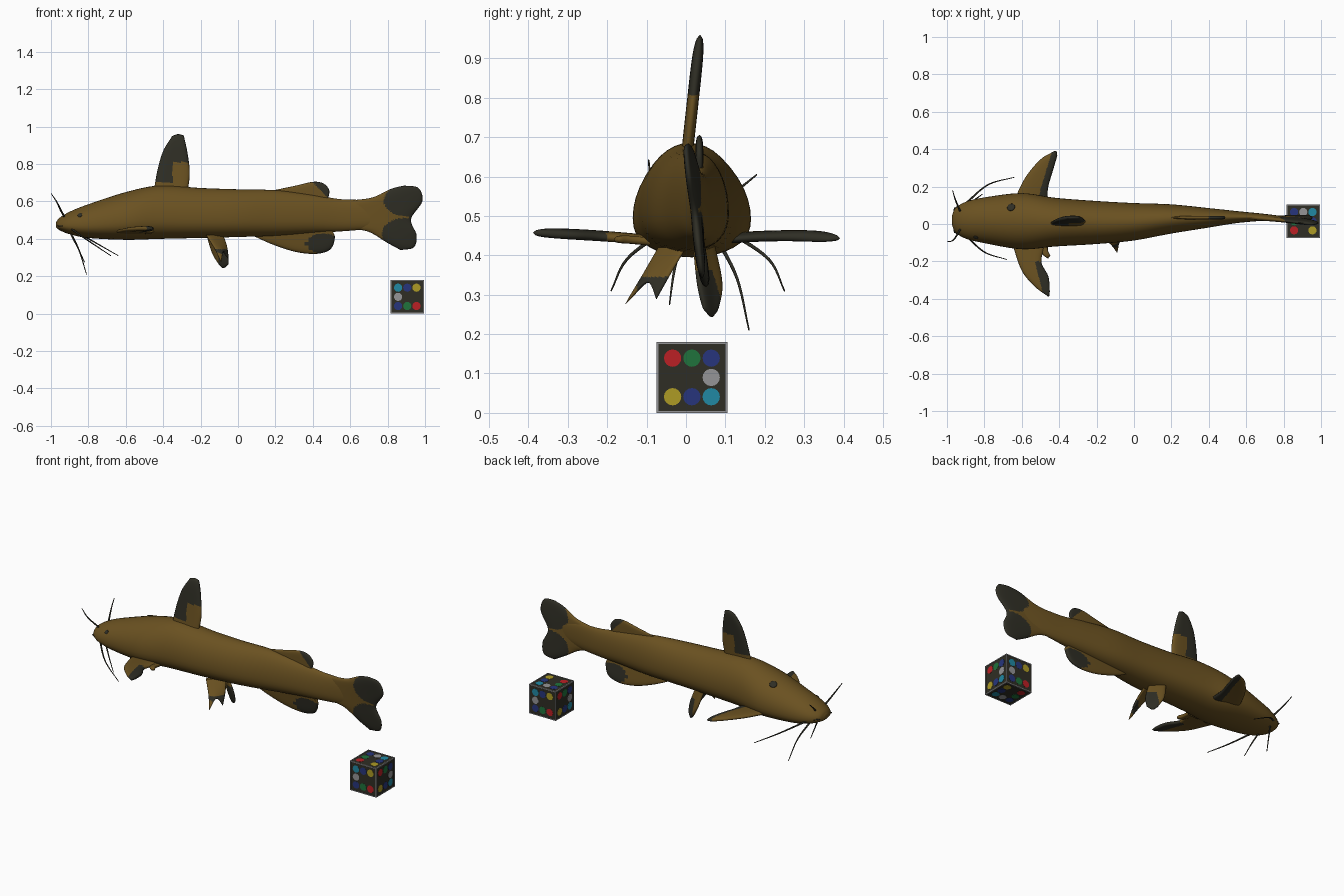
import bpy, bmesh, math
from mathutils import Vector

if "Cube" in bpy.data.objects:
    bpy.data.objects.remove(bpy.data.objects["Cube"])


def material(name, rgb):
    m = bpy.data.materials.new(name)
    m.diffuse_color = (*rgb, 1)
    m.use_nodes = True
    m.node_tree.nodes["Principled BSDF"].inputs["Base Color"].default_value = m.diffuse_color
    return m


BROWN = material("olive brown", (0.145, 0.083, 0.015))
DARK = material("charcoal", (0.028, 0.027, 0.018))
GREY = material("grey", (0.30, 0.30, 0.31))
DOTS = {"R": material("red", (0.50, 0.014, 0.018)), "G": material("green", (0.014, 0.17, 0.045)),
        "B": material("blue", (0.020, 0.036, 0.20)), "C": material("cyan", (0.015, 0.25, 0.37)),
        "Y": material("yellow", (0.42, 0.33, 0.018)), "W": GREY}


def spline(pts, t):
    """Smooth curve through points of any dimension, t from 0 to 1."""
    n = len(pts) - 1
    i = min(int(t * n), n - 1)
    f = t * n - i
    p1, p2 = pts[i], pts[i + 1]
    p0 = pts[i - 1] if i else [2 * a - b for a, b in zip(p1, p2)]
    p3 = pts[i + 2] if i + 2 <= n else [2 * b - a for a, b in zip(p1, p2)]
    return [0.5 * (2 * b + (c - a) * f + (2 * a - 5 * b + 4 * c - d) * f * f
                   + (3 * b - a - 3 * c + d) * f ** 3) for a, b, c, d in zip(p0, p1, p2, p3)]


def finish(bm, name, mats, smooth=True):
    bmesh.ops.remove_doubles(bm, verts=bm.verts, dist=1e-5)
    bmesh.ops.recalc_face_normals(bm, faces=bm.faces)
    me = bpy.data.meshes.new(name)
    for f in bm.faces:
        f.smooth = smooth
    bm.to_mesh(me)
    bm.free()
    for m in mats:
        me.materials.append(m)
    ob = bpy.data.objects.new(name, me)
    bpy.context.collection.objects.link(ob)
    return ob


# Body: rows of x, top, bottom, centre y, half width
BODY = [(-.974, .487, .463, .02, .022), (-.955, .512, .447, .02, .064), (-.9, .545, .425, .02, .098),
        (-.8, .585, .405, .02, .122), (-.6, .65, .395, .015, .150), (-.42, .685, .40, .01, .130),
        (-.2, .672, .405, .008, .115), (0, .665, .41, .012, .1), (.2, .66, .417, .027, .078),
        (.4, .635, .432, .033, .052), (.55, .612, .44, .037, .032), (.7, .605, .455, .036, .018),
        (.85, .57, .49, .03, .005)]


def body_point(t, a):
    x, top, bot, yc, hw = spline(BODY, t)
    mid = bot + 0.38 * (top - bot)
    s = math.sin(a)
    z = mid + (top - mid) * s if s > 0 else mid - (mid - bot) * abs(s) ** 0.85
    return Vector((x, yc + hw * math.cos(a), z))


bm = bmesh.new()
N, K = 72, 40
rings = [[bm.verts.new(body_point(i / N, 2 * math.pi * k / K)) for k in range(K)] for i in range(N + 1)]
for r, s in zip(rings, rings[1:]):
    for k in range(K):
        bm.faces.new((r[k], r[(k + 1) % K], s[(k + 1) % K], s[k]))
bm.faces.new(rings[0])
bm.faces.new(rings[-1])
finish(bm, "body", [BROWN])


def fin(name, ribs, half, normal, dark, n=30):
    """Lens-shaped fin lofted through ribs (each base to tip)."""
    bm = bmesh.new()
    nrm = Vector(normal).normalized()
    for sign in (1, -1):
        grid = []
        for j in range(n + 1):
            v, row = j / n, []
            for i in range(n + 1):
                u = i / n
                p = Vector(spline([spline(r, u) for r in ribs], v))
                w = half * max(0, 1 - (2 * v - 1) ** 4) ** .5 * max(0, 1 - u ** 8) ** .5
                row.append(bm.verts.new(p + nrm * w * sign))
            grid.append(row)
        for j in range(n):
            for i in range(n):
                f = bm.faces.new((grid[j][i], grid[j + 1][i], grid[j + 1][i + 1], grid[j][i + 1]))
                f.material_index = int(dark(f.calc_center_median()))
    return finish(bm, name, [BROWN, DARK])


def upright(rib, y):
    return [(x, y(x, z), z) for x, z in rib]


def oval(p, x, z, rx, rz):
    return ((p.x - x) / rx) ** 2 + ((p.z - z) / rz) ** 2 < 1


# Fins along the midline
dorsal = [[(-.45, .66), (-.43, .77), (-.40, .87), (-.352, .95)],
          [(-.35, .65), (-.345, .77), (-.335, .87), (-.32, .96)],
          [(-.27, .65), (-.258, .75), (-.27, .86), (-.29, .953)]]
fin("dorsal_fin", [upright(r, lambda x, z: .005 + (z - .68) * .11) for r in dorsal], .015, (0, 1, 0),
    lambda p: p.z > .70 and not (p.x > -.35 and p.z < .81))

adipose = [[(.18, .63), (.2, .662)], [(.28, .61), (.31, .685)], [(.36, .6), (.40, .705)],
           [(.42, .59), (.455, .697)], [(.45, .59), (.487, .662)], [(.46, .58), (.483, .615)]]
fin("adipose_fin", [upright(r, lambda x, z: .034) for r in adipose], .010, (0, 1, 0),
    lambda p: p.x + p.z > 1.1)

anal = [[(.06, .43), (.09, .412)], [(.18, .45), (.19, .368)], [(.31, .46), (.31, .33)],
        [(.41, .47), (.42, .320)], [(.47, .47), (.495, .345)], [(.49, .47), (.518, .41)],
        [(.49, .47), (.50, .445)]]
fin("anal_fin", [upright(r, lambda x, z: .034 + (.43 - z) * .15) for r in anal], .014, (0, 1, 0),
    lambda p: oval(p, .455, .375, .09, .055))

tail = [[(.6, .605), (.72, .622), (.82, .668), (.89, .685)], [(.6, .58), (.75, .605), (.88, .64), (.965, .672)],
        [(.6, .55), (.75, .555), (.88, .57), (.985, .60)], [(.6, .53), (.75, .53), (.85, .52), (.925, .505)],
        [(.6, .51), (.75, .49), (.86, .46), (.955, .42)], [(.6, .48), (.75, .45), (.84, .40), (.94, .355)],
        [(.6, .455), (.7, .437), (.8, .378), (.87, .34)]]
fin("tail_fin", [upright(r, lambda x, z: .037 - (x - .6) * .045 - (z - .51) * (x - .6) * .35) for r in tail],
    .014, (0, 1, 0),
    lambda p: p.x > .915 or oval(p, .91, .605, .13, .088) or oval(p, .88, .425, .11, .085), 48)

# Paired fins, each side posed a little differently
left_pectoral = [[(-.645, .12, .445), (-.58, .25, .45), (-.50, .345, .45), (-.43, .388, .443)],
                 [(-.56, .11, .445), (-.51, .22, .45), (-.46, .31, .45), (-.415, .390, .443)],
                 [(-.46, .11, .44), (-.46, .19, .445), (-.435, .28, .445), (-.41, .365, .440)]]
fin("left_pectoral_fin", left_pectoral, .013, (0, 0, 1), lambda p: p.x > -.51 + (p.y - .15) * .3)
right_pectoral = [[(-.65, -.11, .44), (-.60, -.25, .45), (-.53, -.335, .455), (-.47, -.38, .457)],
                  [(-.56, -.1, .44), (-.54, -.22, .45), (-.495, -.31, .455), (-.455, -.388, .457)],
                  [(-.47, -.1, .44), (-.495, -.20, .445), (-.458, -.28, .45), (-.45, -.36, .455)]]
fin("right_pectoral_fin", right_pectoral, .013, (0, 0, 1),
    lambda p: p.y < -.2 and p.x > -.53 - (p.y + .2) * .25)
lobe = [[(-.5, -.1, .435), (-.49, -.16, .44), (-.46, -.185, .44)],
        [(-.46, -.09, .435), (-.46, -.14, .44), (-.447, -.17, .44)]]
fin("right_pectoral_lobe", lobe, .01, (0, 0, 1), lambda p: False, 10)

left_pelvic = [[(-.17, .07, .43), (-.14, .09, .33), (-.10, .08, .26)],
               [(-.13, .045, .43), (-.10, .058, .33), (-.078, .065, .243)],
               [(-.09, .02, .43), (-.055, .03, .33), (-.052, .045, .262)]]
fin("left_pelvic_fin", left_pelvic, .012, (.6, .7, 0), lambda p: p.z < .36 and p.x > -.105)
right_pelvic = [[(-.17, -.07, .42), (-.12, -.115, .34), (-.09, -.155, .275)],
                [(-.12, -.03, .42), (-.10, -.08, .36), (-.08, -.098, .33)],
                [(-.08, 0, .42), (-.06, -.035, .36), (-.05, -.075, .288)]]
fin("right_pelvic_fin", right_pelvic, .011, (-.7, .6, 0), lambda p: p.z < .345 and p.y > -.125)


# Barbels and mouth: thin tapered tubes
def tube(name, pts, radius, taper=.35):
    cu = bpy.data.curves.new(name, "CURVE")
    cu.dimensions = "3D"
    cu.bevel_depth = radius
    cu.bevel_resolution = 1
    cu.use_fill_caps = True
    sp = cu.splines.new("POLY")
    sp.points.add(12)
    for i, p in enumerate(sp.points):
        p.co = (*spline(pts, i / 12), 1)
        p.radius = 1 - (1 - taper) * i / 12
    cu.materials.append(DARK)
    ob = bpy.data.objects.new(name, cu)
    bpy.context.collection.objects.link(ob)
    bpy.ops.object.select_all(action="DESELECT")
    ob.select_set(True)
    bpy.context.view_layer.objects.active = ob
    bpy.ops.object.convert(target="MESH")


BARBELS = {"left_long": [(-.9, .11, .46), (-.78, .21, .39), (-.64, .25, .31)],
           "right_long": [(-.9, -.06, .46), (-.8, -.15, .39), (-.68, -.19, .31)],
           "left_chin": [(-.9, .08, .44), (-.85, .13, .34), (-.81, .16, .21)],
           "right_chin": [(-.9, -.01, .44), (-.86, -.03, .36), (-.82, -.042, .275)],
           "left_nasal": [(-.93, .07, .52), (-.955, .13, .565), (-.97, .18, .605)],
           "right_nasal": [(-.93, -.03, .52), (-.965, -.085, .59), (-.998, -.095, .642)]}
for key, pts in BARBELS.items():
    tube(key + "_barbel", pts, .0055)
tube("mouth", [body_point(.035 + .08 * abs(k) / 6, math.pi * (.5 + .5 * (1 if k > 0 else -1)) + .05)
               for k in (-6, -4, -2, 2, 4, 6)], .003, 1)


# Eye and head spot: flat beads on the skin
def bead(name, t, a, r):
    p = body_point(t, a)
    n = (body_point(t + .01, a) - p).cross(body_point(t, a + .05) - p).normalized()
    bm = bmesh.new()
    bmesh.ops.create_uvsphere(bm, u_segments=16, v_segments=8, radius=r)
    bmesh.ops.scale(bm, vec=(1, 1, .3), verts=bm.verts)
    bm.transform(n.to_track_quat("Z", "Y").to_matrix().to_4x4())
    bmesh.ops.translate(bm, vec=p, verts=bm.verts)
    finish(bm, name, [DARK])


bead("right_eye", .22, math.radians(145), .013)
bead("head_spot", .31, math.radians(60), .022)

# Colour cube: dark block, grey edge bars, coloured discs
C, H = Vector((.905, .015, .09)), .09


def box(name, centre, size, mat):
    bm = bmesh.new()
    bmesh.ops.create_cube(bm, size=1)
    bmesh.ops.scale(bm, vec=size, verts=bm.verts)
    bmesh.ops.translate(bm, vec=centre, verts=bm.verts)
    finish(bm, name, [mat], False)


box("cube_block", C, (.177, .177, .177), DARK)
for axis in range(3):
    for a in (-1, 1):
        for b in (-1, 1):
            off, size = [a * (H - .0025)] * 3, [.005] * 3
            off[axis], size[axis] = 0, 2 * H
            off[(axis + 1) % 3] = b * (H - .0025)
            box("cube_edge", C + Vector(off), size, GREY)

# Every face has the same dots, turned: normal, right, up, rows from the top
X, Y, Z = Vector((1, 0, 0)), Vector((0, 1, 0)), Vector((0, 0, 1))
FACES = [(-Y, X, Z, "CBYW--BGR"), (X, Y, Z, "RGB--WYBC"), (Z, X, Y, "BWCG-BR-Y"),
         (Y, -X, Z, "CBYW--BGR"), (-X, -Y, Z, "RGB--WYBC"), (-Z, X, -Y, "BWCG-BR-Y")]
for n, r, u, dots in FACES:
    for i, d in enumerate(dots):
        if d in DOTS:
            c = C + n * (H - .0004) + r * (i % 3 - 1) * .049 + u * (1 - i // 3) * .049
            bm = bmesh.new()
            ring = [bm.verts.new(c + .022 * (r * math.cos(k * math.pi / 8) + u * math.sin(k * math.pi / 8)))
                    for k in range(16)]
            ext = bmesh.ops.extrude_face_region(bm, geom=[bm.faces.new(ring)])["geom"]
            bmesh.ops.translate(bm, vec=-n * .003, verts=[v for v in ext if isinstance(v, bmesh.types.BMVert)])
            finish(bm, "cube_dot", [DOTS[d]], False)
